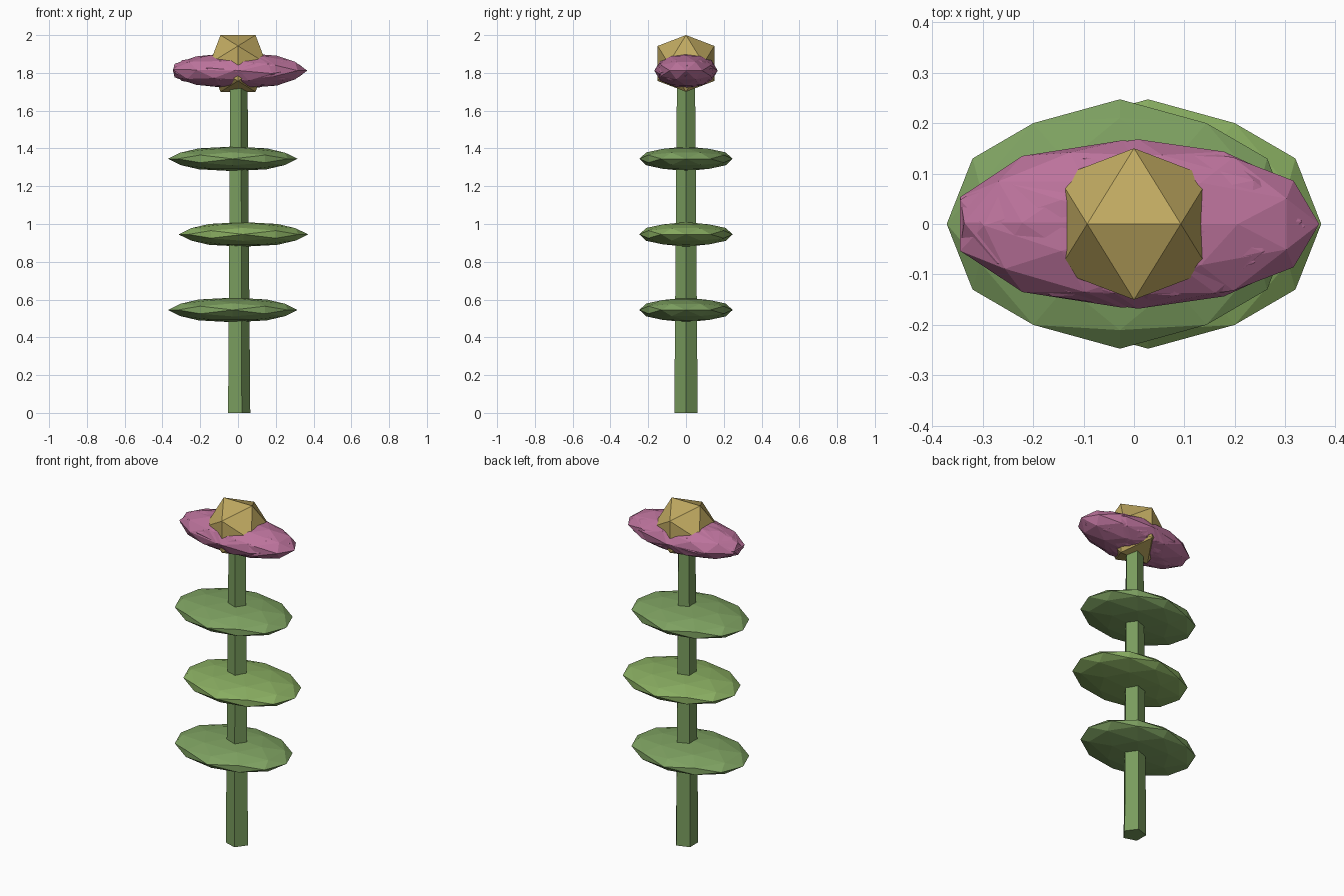
import bpy, math
from mathutils import Matrix, Vector

if "Cube" in bpy.data.objects:
    bpy.data.objects.remove(bpy.data.objects["Cube"])

def material(name, color):
    m = bpy.data.materials.new(name)
    m.diffuse_color = (*color, 1)
    m.use_nodes = True
    m.node_tree.nodes["Principled BSDF"].inputs["Base Color"].default_value = m.diffuse_color
    return m

GREEN = material("stem_green", (0.19, 0.33, 0.11))
LEAF = material("leaf_green", (0.25, 0.42, 0.12))
LEAF_DARK = material("leaf_dark_green", (0.21, 0.36, 0.12))
PINK = material("petal_pink", (0.50, 0.17, 0.33))
GOLD = material("centre_gold", (0.53, 0.40, 0.12))

# turns the pole-up icosphere so that an edge lies on top, running along x
PHI = (1 + math.sqrt(5)) / 2
EDGE_UP = Vector((0, 0, 1)).rotation_difference(Vector((1, 0, PHI)).normalized()).to_matrix().to_4x4()

def ico(name, sub, center, size, mat, pitch=0.0):
    """Faceted ball, pitched about y, then squashed to the given half sizes."""
    bpy.ops.mesh.primitive_ico_sphere_add(subdivisions=sub, radius=1)
    ob = bpy.context.object
    ob.name = name
    me = ob.data
    me.transform(EDGE_UP)
    # spin about the tilted pole until one neighbour sits at (-1, 0, PHI)
    axis = Vector((1, 0, PHI)).normalized()
    target = Vector((-1, 0, PHI)).normalized()
    best = max(range(360), key=lambda a: max(
        (Matrix.Rotation(math.radians(a), 3, axis) @ v.co).dot(target) for v in me.vertices))
    if sub > 1:  # both edge midpoints and corners share the fivefold spacing
        best = max(range(72), key=lambda a: sum(max(
            (Matrix.Rotation(math.radians(a), 3, axis) @ v.co).dot(t) for v in me.vertices)
            for t in (target, Vector((0, 0, 1)), Vector((1, 0, 0)), Vector((0, 1, 0)))))
    me.transform(Matrix.Rotation(math.radians(best), 4, axis))
    me.transform(Matrix.Rotation(pitch, 4, 'Y'))
    me.transform(Matrix.Diagonal((*size, 1)))
    ob.location = center
    me.materials.append(mat)
    return ob

# five-sided tapered stem, one corner towards +x
bpy.ops.mesh.primitive_cone_add(vertices=5, radius1=0.065, radius2=0.05, depth=1.8,
                                location=(0, 0, 0.9))
stem = bpy.context.object
stem.name = "stem"
stem.data.transform(Matrix.Rotation(-math.pi / 2, 4, 'Z'))
stem.data.materials.append(GREEN)

# flat leaves, shifted alternately left and right
for i, z in enumerate((0.545, 0.945, 1.345)):
    side = 1 if i % 2 else -1
    ico(f"leaf_{i + 1}", 2, (side * 0.028, 0, z), (0.343, 0.247, 0.065),
        LEAF if i % 2 else LEAF_DARK)

# overlapping petals forming the jagged flower head
N = 5
for k in range(N):
    a = 2 * math.pi * k / N
    ico(f"petal_{k + 1}", 2, (0.027 * math.cos(a), 0.005 * math.sin(a), 1.812),
        (0.34, 0.163, 0.093), PINK, pitch=a)

# faceted flower centre
r = 0.15 / (PHI / math.sqrt(1 + PHI * PHI))
ico("flower_centre", 1, (0, 0, 1.85), (r, r, r), GOLD)
